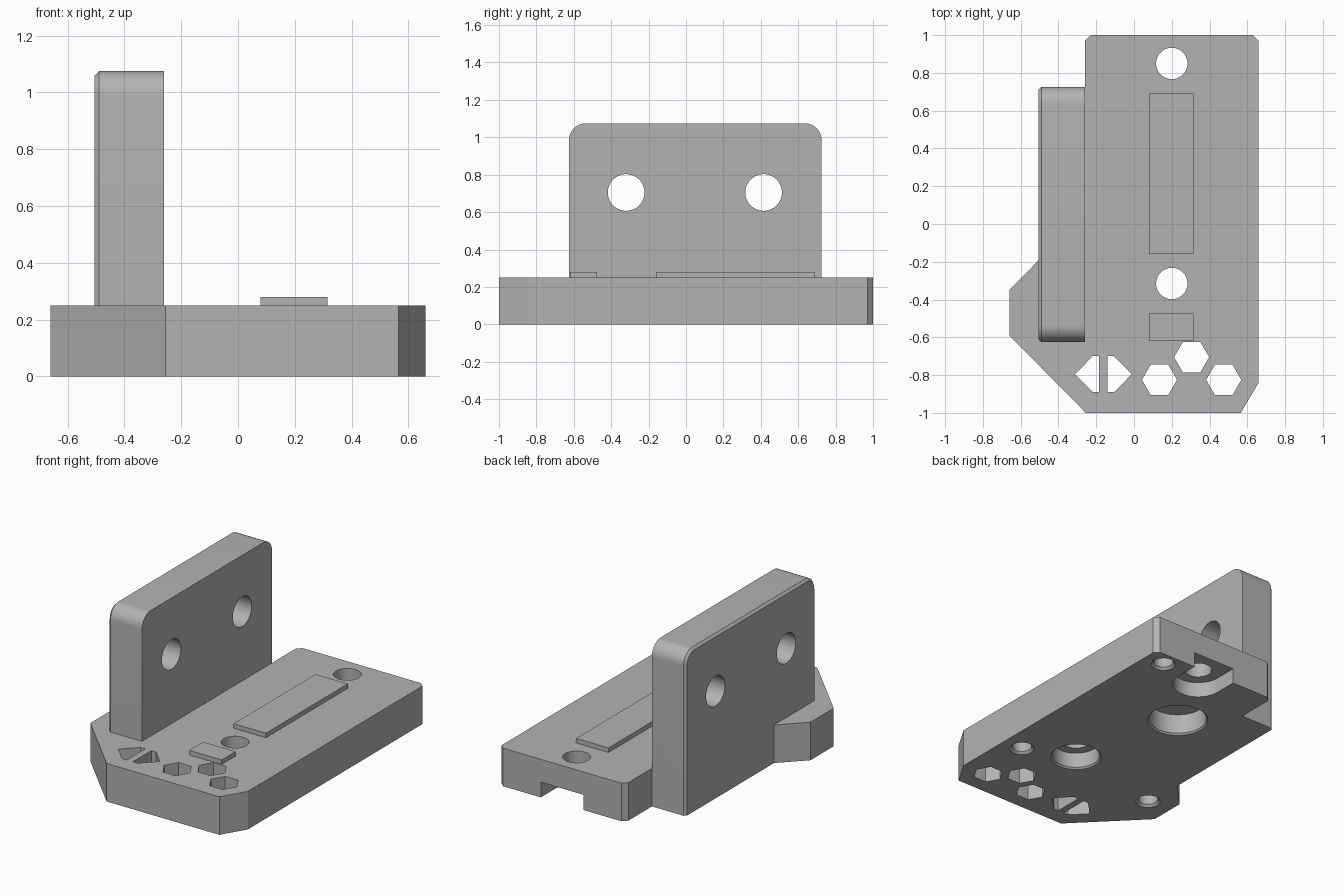
import bpy
import bmesh
from math import cos, sin, pi, radians

cube = bpy.data.objects.get("Cube")
if cube:
    bpy.data.objects.remove(cube, do_unlink=True)

grey = bpy.data.materials.new("plain_grey")
grey.use_nodes = True
colour = (0.45, 0.45, 0.45, 1)
grey.diffuse_color = colour
grey.node_tree.nodes["Principled BSDF"].inputs["Base Color"].default_value = colour


def circle(u, v, r, n=64):
    return [(u + r * cos(2 * pi * i / n), v + r * sin(2 * pi * i / n)) for i in range(n)]


def rect(u0, u1, v0, v1):
    return [(u0, v0), (u1, v0), (u1, v1), (u0, v1)]


def solid(name, start, low, high, end=None, axis="z", chamfer=0):
    """Extrude an outline along z or x; a second outline makes a taper."""
    bm = bmesh.new()

    def ring(points, h):
        return [bm.verts.new((u, v, h) if axis == "z" else (h, u, v)) for u, v in points]

    a, b = ring(start, low), ring(end or start, high)
    first = bm.faces.new(a)
    bm.faces.new(b)
    for i in range(len(a)):
        j = (i + 1) % len(a)
        bm.faces.new((a[i], a[j], b[j], b[i]))
    bmesh.ops.recalc_face_normals(bm, faces=bm.faces)
    if chamfer:
        rim = [e for e in first.edges if max(v.co.z for v in e.verts) > 0.001]
        bmesh.ops.bevel(bm, geom=rim, offset=chamfer, segments=1, affect="EDGES")
    mesh = bpy.data.meshes.new(name)
    bm.to_mesh(mesh)
    bm.free()
    mesh.materials.append(grey)
    obj = bpy.data.objects.new(name, mesh)
    bpy.context.collection.objects.link(obj)
    return obj


def combine(target, tool, operation="DIFFERENCE"):
    tool.hide_render = True
    mod = target.modifiers.new("combine", "BOOLEAN")
    mod.operation, mod.object, mod.solver = operation, tool, "EXACT"
    bpy.context.view_layer.objects.active = target
    bpy.ops.object.modifier_apply(modifier=mod.name)
    bpy.data.objects.remove(tool, do_unlink=True)


TOP = 0.25

# Base plate with cut corners and a side wedge
bracket = solid("mounting_bracket", [
    (-0.255, -1), (0.565, -1), (0.66, -0.84), (0.66, 0.97), (0.63, 1), (-0.23, 1),
    (-0.26, 0.97), (-0.26, 0.6), (-0.4, 0.6), (-0.4, -0.085), (-0.66, -0.35), (-0.66, -0.59)],
    0, TOP)

# Upright wall with rounded upper corners and a chamfered outer rim
R = 0.09
front_y, back_y, wall_top = -0.625, 0.725, 1.075
profile = [(front_y, 0), (back_y, 0)]
for centre, begin in ((back_y - R, 0), (front_y + R, 90)):
    for i in range(13):
        t = radians(begin + i * 7.5)
        profile.append((centre + R * cos(t), wall_top - R + R * sin(t)))
combine(bracket, solid("wall", profile, -0.505, -0.26, axis="x", chamfer=0.015), "UNION")

# Wall bolt holes
for y in (-0.32, 0.415):
    combine(bracket, solid("wall_hole", circle(y, 0.705, 0.098), -0.7, 0, axis="x"))

# Base bolt holes, open right through
for y in (-0.315, 0.85):
    combine(bracket, solid("base_hole", circle(0.2, y, 0.083), -0.1, 0.4))

# Blind bores underneath: x, y, radius, depth, rim chamfer
bores = [(0.2, -0.315, 0.145, 0.11, 0.01), (0.2, 0.85, 0.155, 0.1, 0),
         (0.01, 0.43, 0.175, 0.14, 0.01)]
bores += [(x, y, 0.06, 0.15, 0.015) for x, y in ((0.52, 0.9), (0.52, -0.45), (-0.49, -0.45))]
for x, y, r, depth, rim in bores:
    combine(bracket, solid("bore", circle(x, y, r), -0.1, depth))
    if rim:
        combine(bracket, solid("bore_rim", circle(x, y, r + 2 * rim), -rim, rim,
                               circle(x, y, r)))

# Slot from the rear bore out through the back edge
combine(bracket, solid("rear_slot", rect(0.045, 0.355, 0.85, 1.1), -0.1, 0.1))

# Hexagonal cutouts
for x, y in ((0.135, -0.825), (0.305, -0.705), (0.475, -0.825)):
    combine(bracket, solid("hexagon", circle(x, y, 0.093, 6), -0.1, 0.4))

# Pair of arrow cutouts, mirrored about their middle
for s in (-1, 1):
    arrow = [(-0.162 + s * d, -0.795 + h) for d, h in
             ((0.022, -0.095), (0.057, -0.095), (0.15, 0), (0.057, 0.095), (0.022, 0.095))]
    combine(bracket, solid("arrow", arrow, -0.1, 0.4))

# Raised pads on the upper face
solid("long_pad", rect(0.08, 0.315, -0.16, 0.69), TOP - 0.005, 0.28)
solid("short_pad", rect(0.08, 0.315, -0.62, -0.475), TOP - 0.005, 0.28)

bpy.ops.object.select_all(action="DESELECT")
bracket.select_set(True)
bpy.context.view_layer.objects.active = bracket
bpy.ops.object.shade_smooth_by_angle(angle=radians(25))
